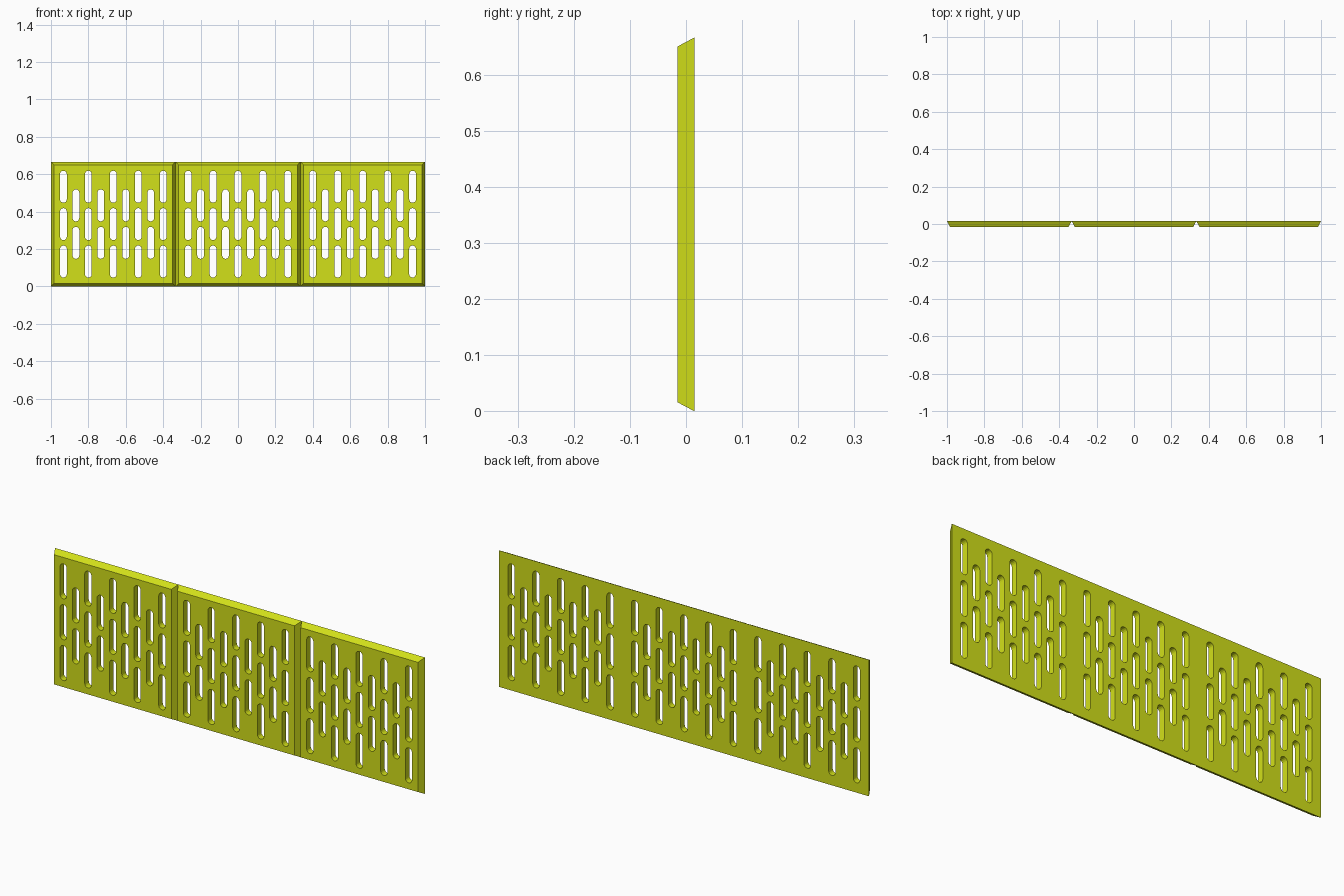
import bpy, bmesh
from math import pi, sin, cos

if "Cube" in bpy.data.objects:
    bpy.data.objects.remove(bpy.data.objects["Cube"])

SIZE = 2 / 3       # square panel, three in a row
HALF_T = 0.0155    # half thickness
BEVEL = 0.0165     # inset of the front face
PITCH = SIZE / 10  # slot column spacing
SLOT_R, SLOT_L = 0.018, 0.171


def prism(bm, front, back):
    """Closed solid between two matching (x, z) outlines."""
    f = [bm.verts.new((x, -HALF_T if back is not front else -0.05, z)) for x, z in front]
    b = [bm.verts.new((x, HALF_T if back is not front else 0.05, z)) for x, z in back]
    bm.faces.new(f)
    bm.faces.new(b[::-1])
    n = len(f)
    for i in range(n):
        j = (i + 1) % n
        bm.faces.new((f[j], f[i], b[i], b[j]))


def square(h):
    return [(-h, SIZE / 2 - h), (h, SIZE / 2 - h), (h, SIZE / 2 + h), (-h, SIZE / 2 + h)]


def slot(cx, cz, seg=8):
    d = SLOT_L / 2 - SLOT_R
    pts = []
    for start, off in ((0, d), (pi, -d)):
        for i in range(seg + 1):
            a = start + pi * i / seg
            pts.append((cx + SLOT_R * cos(a), cz + off + SLOT_R * sin(a)))
    return pts


def finish(bm, name):
    bmesh.ops.recalc_face_normals(bm, faces=bm.faces)
    me = bpy.data.meshes.new(name)
    bm.to_mesh(me)
    bm.free()
    ob = bpy.data.objects.new(name, me)
    bpy.context.collection.objects.link(ob)
    return ob


# Tapered panel body
bm = bmesh.new()
prism(bm, square(SIZE / 2 - BEVEL), square(SIZE / 2))
panel = finish(bm, "middle_panel")

# Staggered slot cutters: columns of three and two
bm = bmesh.new()
for c in range(-4, 5):
    rows = (-1, 0, 1) if c % 2 == 0 else (-0.5, 0.5)
    for r in rows:
        outline = slot(c * PITCH, SIZE / 2 + r * 0.2)
        prism(bm, outline, outline)
cutter = finish(bm, "slot_cutter")
cutter.hide_render = True

# Cut the slots and bake the result
mod = panel.modifiers.new("slots", 'BOOLEAN')
mod.operation = 'DIFFERENCE'
mod.solver = 'EXACT'
mod.object = cutter
bpy.context.view_layer.update()
baked = bpy.data.meshes.new_from_object(
    panel.evaluated_get(bpy.context.evaluated_depsgraph_get()))
panel.modifiers.clear()
panel.data = baked
bpy.data.objects.remove(cutter)

# Yellow-green paint
paint = bpy.data.materials.new("lime_paint")
paint.diffuse_color = (0.65, 0.75, 0.01, 1)
paint.use_nodes = True
paint.node_tree.nodes["Principled BSDF"].inputs["Base Color"].default_value = paint.diffuse_color
baked.materials.clear()
baked.materials.append(paint)

# Side panels share the same mesh
for name, x in (("left_panel", -SIZE), ("right_panel", SIZE)):
    ob = bpy.data.objects.new(name, baked)
    ob.location.x = x
    bpy.context.collection.objects.link(ob)
